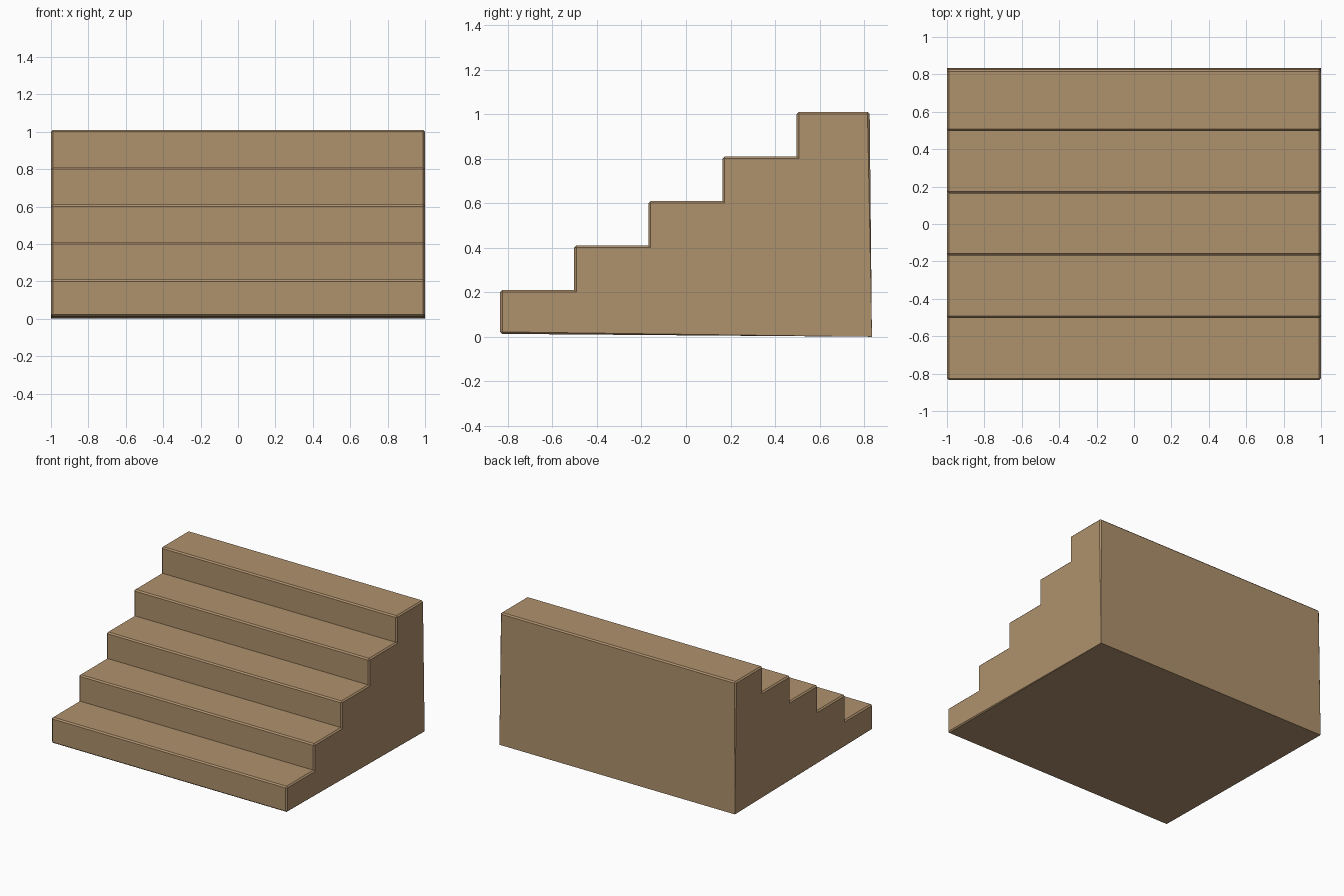
import bpy, bmesh

if "Cube" in bpy.data.objects:
    bpy.data.objects.remove(bpy.data.objects["Cube"])

STEPS, RUN, RISE = 5, 0.333, 0.2
FRONT, BACK, TOP0, B = -0.835, 0.835, 0.21, 0.01

# Each entry: (side-face corner, [outer corners]) in the y-z plane
corners = [((FRONT + B, 0.022), [(FRONT + B, 0.013), (FRONT, 0.022)])]
for i in range(STEPS):
    y, z = FRONT + i * RUN, TOP0 + i * RISE
    # chamfered nose of the step
    corners.append(((y + B, z - B), [(y, z - B), (y + B, z)]))
    # sharp inner corner with the next riser
    if i < STEPS - 1:
        corners.append(((y + RUN + B, z - B), [(y + RUN, z)]))
top = TOP0 + (STEPS - 1) * RISE
corners.append(((0.815, top - B), [(0.815, top), (0.825, top - B)]))
# pointed lower back corner, where the chamfers run out
corners.append(((BACK, 0.0), None))

bm = bmesh.new()
sides = []
for s in (-1, 1):
    side, outer, groups = [], [], []
    for inner, outs in corners:
        q = bm.verts.new((s, *inner))
        ps = [q] if outs is None else [bm.verts.new((s * (1 - B), *p)) for p in outs]
        side.append(q)
        groups.append(ps)
        outer += ps
    bm.faces.new(side)
    # chamfer between the side face and the stepped shell
    for k in range(len(side)):
        q, ps = side[k], groups[k]
        if len(ps) == 2:
            bm.faces.new((q, ps[0], ps[1]))
        n = (k + 1) % len(side)
        ring = []
        for v in (q, ps[-1], groups[n][0], side[n]):
            if v not in ring:
                ring.append(v)
        bm.faces.new(ring)
    sides.append(outer)

# treads, risers, back and underside
a, b = sides
for k in range(len(a)):
    n = (k + 1) % len(a)
    bm.faces.new((a[k], a[n], b[n], b[k]))
bmesh.ops.recalc_face_normals(bm, faces=bm.faces)

mesh = bpy.data.meshes.new("staircase")
bm.to_mesh(mesh)
bm.free()
mat = bpy.data.materials.new("tan wood")
mat.diffuse_color = (0.43, 0.283, 0.153, 1)
mat.use_nodes = True
mat.node_tree.nodes["Principled BSDF"].inputs["Base Color"].default_value = mat.diffuse_color
mesh.materials.append(mat)
obj = bpy.data.objects.new("staircase", mesh)
bpy.context.collection.objects.link(obj)
